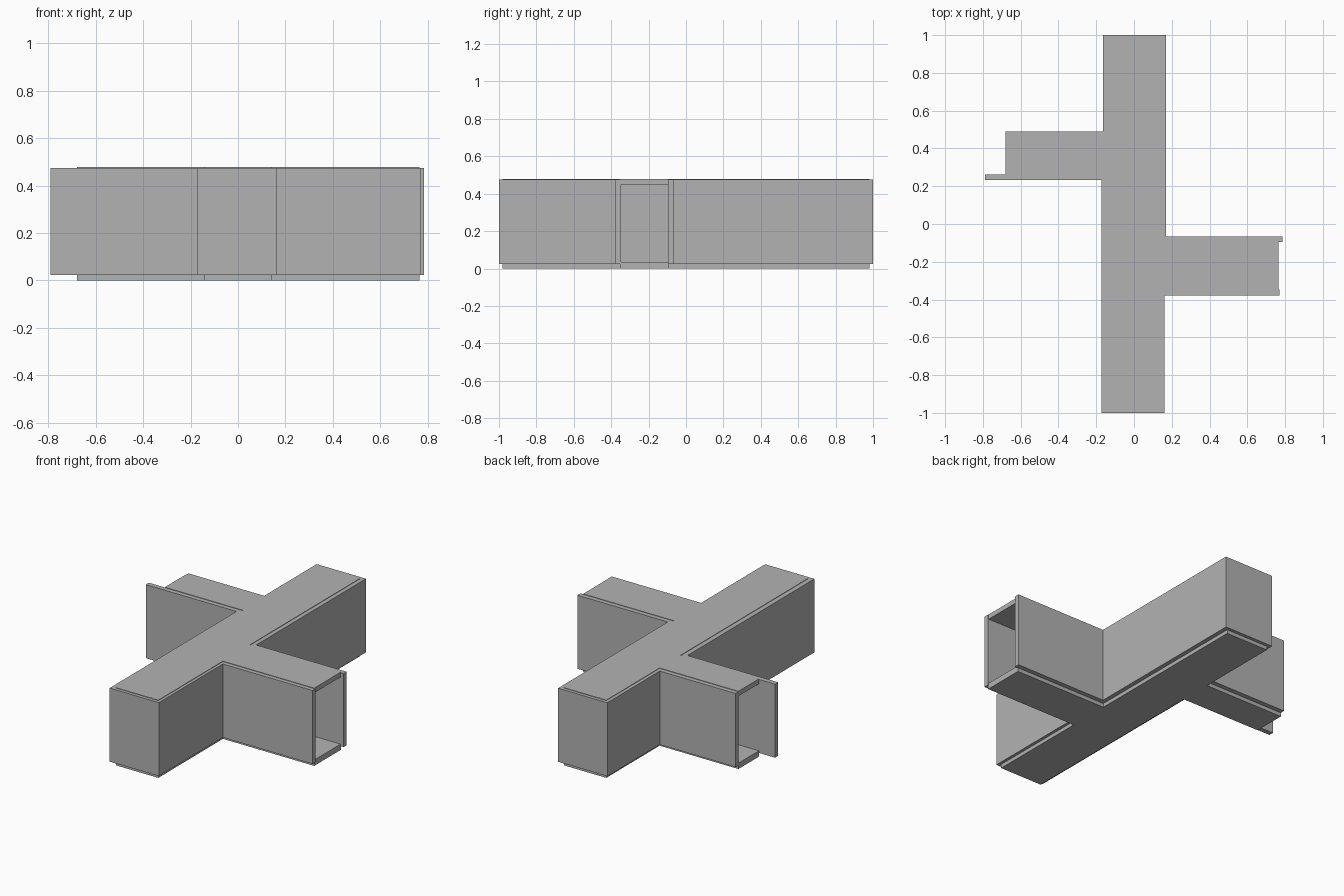
import bpy
import bmesh
from mathutils import Vector

cube = bpy.data.objects.get("Cube")
if cube:
    bpy.data.objects.remove(cube, do_unlink=True)

GREY = (0.45, 0.45, 0.45, 1.0)
mat = bpy.data.materials.new("concrete grey")
mat.use_nodes = True
mat.diffuse_color = GREY
bsdf = mat.node_tree.nodes["Principled BSDF"]
bsdf.inputs["Base Color"].default_value = GREY
bsdf.inputs["Roughness"].default_value = 0.8

WALL = 0.03


def extrude_outline(name, outline, bottom, top):
    """Raise a flat outline into a solid."""
    bm = bmesh.new()
    face = bm.faces.new([bm.verts.new((x, y, bottom)) for x, y in outline])
    raised = bmesh.ops.extrude_face_region(bm, geom=[face])["geom"]
    verts = [g for g in raised if isinstance(g, bmesh.types.BMVert)]
    bmesh.ops.translate(bm, verts=verts, vec=(0, 0, top - bottom))
    bmesh.ops.recalc_face_normals(bm, faces=bm.faces[:])
    mesh = bpy.data.meshes.new(name)
    bm.to_mesh(mesh)
    bm.free()
    mesh.materials.append(mat)
    obj = bpy.data.objects.new(name, mesh)
    bpy.context.collection.objects.link(obj)
    return obj


def folded_wall(name, path, side):
    """Thicken a right-angled path to one side, with mitred corners."""
    pts = [Vector(p) for p in path]
    normals = []
    for a, b in zip(pts, pts[1:]):
        d = (b - a).normalized()
        normals.append(Vector((d.y, -d.x)) * side * WALL)
    inner = [pts[0] + normals[0]]
    inner += [p + n + m for p, n, m in zip(pts[1:-1], normals, normals[1:])]
    inner.append(pts[-1] + normals[-1])
    return extrude_outline(name, pts + inner[::-1], 0.023, 0.475)


# Two folded walls enclose the hall and leave both side arms open
folded_wall("front_wall", [(0.77, -0.378), (0.162, -0.378), (0.162, -1),
                           (-0.173, -1), (-0.173, 0.233), (-0.79, 0.233)], 1)
folded_wall("back_wall", [(0.785, -0.066), (0.17, -0.066), (0.17, 1),
                          (-0.165, 1), (-0.165, 0.49), (-0.68, 0.49)], -1)

# Floor and ceiling share a cross-shaped plan
HALF, END = 0.144, 0.98
plan = [(-HALF, -END), (HALF, -END), (HALF, -0.352), (0.765, -0.352),
        (0.765, -0.094), (HALF, -0.094), (HALF, END), (-HALF, END),
        (-HALF, 0.462), (-0.68, 0.462), (-0.68, 0.261), (-HALF, 0.261)]
extrude_outline("floor", plan, 0, 0.036)
extrude_outline("ceiling", plan, 0.448, 0.478)
